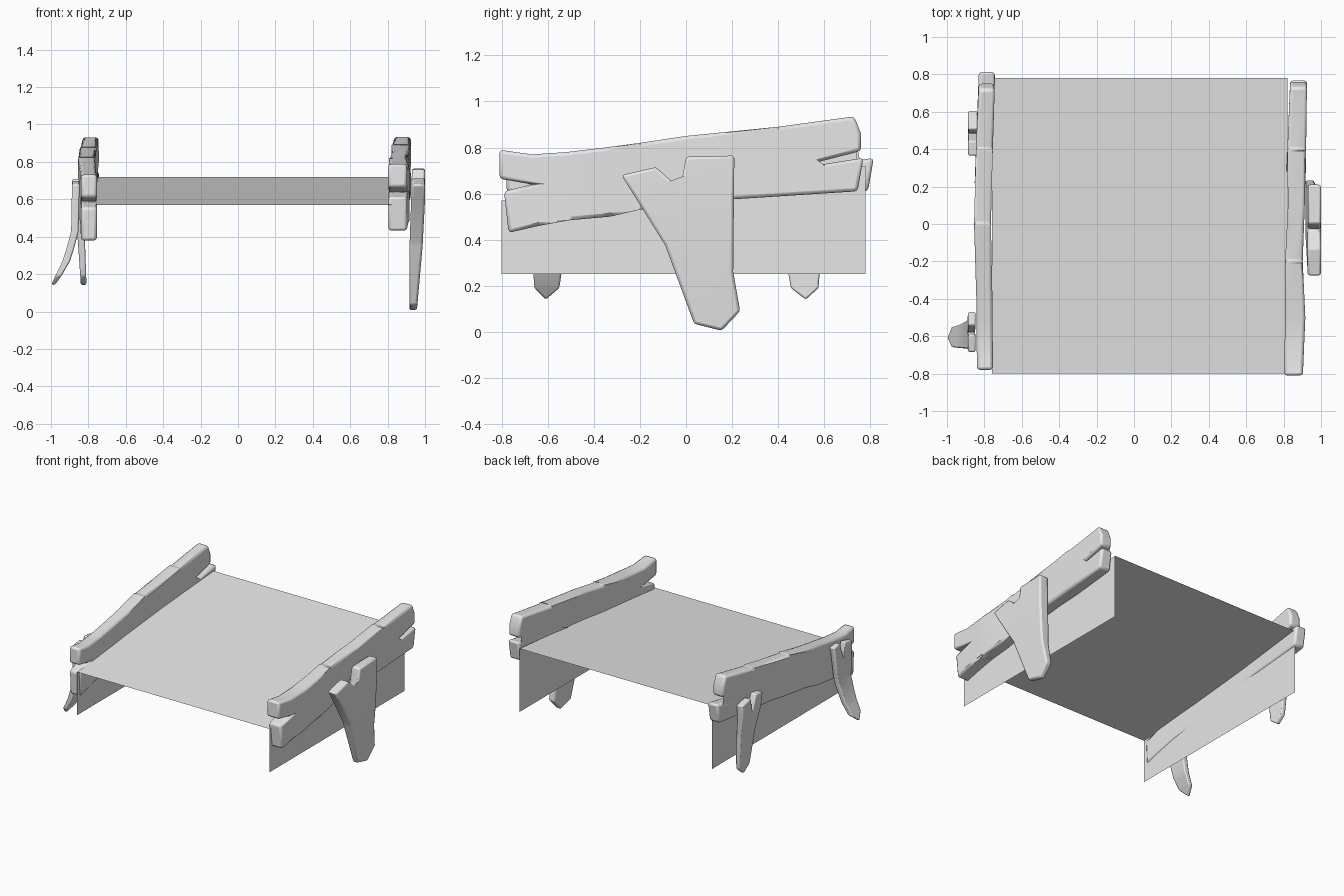
import bpy, bmesh, math
from mathutils import Vector

cube = bpy.data.objects.get("Cube")
if cube:
    bpy.data.objects.remove(cube)

grey = bpy.data.materials.new("plain_grey")
grey.use_nodes = True
colour = (0.8, 0.8, 0.8, 1)
grey.diffuse_color = colour
grey.node_tree.nodes["Principled BSDF"].inputs["Base Color"].default_value = colour


def lerp_table(table, t):
    """Interpolate (key, centre, half thickness) rows."""
    if t <= table[0][0]:
        return table[0][1:]
    for a, b in zip(table, table[1:]):
        if t <= b[0]:
            f = (t - a[0]) / (b[0] - a[0])
            return [p + (q - p) * f for p, q in zip(a[1:], b[1:])]
    return table[-1][1:]


def finish(name, bm):
    mesh = bpy.data.meshes.new(name)
    bm.to_mesh(mesh)
    bm.free()
    mesh.materials.append(grey)
    obj = bpy.data.objects.new(name, mesh)
    bpy.context.collection.objects.link(obj)
    return obj


def plank(name, outline, table, axis, bevel):
    """Extrude a (y, z) outline along x, bent along y (axis 1) or z (axis 2)."""
    bm = bmesh.new()
    bm.faces.new([bm.verts.new((0, y, z)) for y, z in outline])
    normal = Vector((0, axis == 1, axis == 2))
    for key, *_ in table[1:-1]:
        bmesh.ops.bisect_plane(bm, geom=bm.verts[:] + bm.edges[:] + bm.faces[:],
                               plane_co=normal * key, plane_no=normal)
    ext = bmesh.ops.extrude_face_region(bm, geom=bm.faces[:], use_keep_orig=True)
    outer = {v for v in ext["geom"] if isinstance(v, bmesh.types.BMVert)}
    for v in bm.verts:
        centre, half = lerp_table(table, v.co[axis])
        v.co.x = centre + (half if v in outer else -half)
    bmesh.ops.recalc_face_normals(bm, faces=bm.faces[:])
    obj = finish(name, bm)
    mod = obj.modifiers.new("worn_edges", "BEVEL")
    mod.width, mod.segments = bevel, 2
    mod.limit_method, mod.angle_limit = "ANGLE", math.radians(40)
    bpy.ops.object.select_all(action="DESELECT")
    obj.select_set(True)
    bpy.context.view_layer.objects.active = obj
    bpy.ops.object.shade_smooth_by_angle(angle=math.radians(45))
    return obj


# Sloping sheet with a hanging skirt on each side
bm = bmesh.new()
rows = []
for y, z in ((-0.8, 0.57), (0.78, 0.72)):
    rows.append([bm.verts.new(p) for p in
                 ((-0.76, y, 0.25), (-0.76, y, z), (0.82, y, z), (0.82, y, 0.25))])
for i in range(3):
    bm.faces.new((rows[0][i], rows[0][i + 1], rows[1][i + 1], rows[1][i])[::-1])
bmesh.ops.recalc_face_normals(bm, faces=bm.faces[:])
for f in bm.faces:
    if abs(f.normal.z) > 0.5 and f.normal.z < 0:
        bmesh.ops.reverse_faces(bm, faces=bm.faces[:])
        break
finish("sheet_and_skirts", bm)

# Cracked side boards
left_outline = [(-0.81, 0.79), (-0.67, 0.77), (-0.52, 0.78), (-0.35, 0.80), (-0.2, 0.82),
                (0, 0.85), (0.4, 0.89), (0.73, 0.935), (0.76, 0.86), (0.76, 0.785),
                (0.45, 0.705), (0.77, 0.755), (0.745, 0.61), (0.2, 0.575), (-0.2, 0.53),
                (-0.33, 0.50), (-0.5, 0.485), (-0.64, 0.46), (-0.77, 0.43),
                (-0.79, 0.61), (-0.67, 0.64), (-0.81, 0.665)]
plank("left_board", left_outline,
      [(-0.8, 0.853, 0.05), (-0.5, 0.862, 0.054), (-0.2, 0.855, 0.047), (0.1, 0.868, 0.045),
       (0.4, 0.87, 0.05), (0.76, 0.88, 0.045)], 1, 0.018)

# The right board sits lower at its front and has a longer rear prong
right_outline = []
for y, z in left_outline:
    z -= 0.055 * (0.75 - y) / 1.55 if y < 0.75 else 0
    if y > 0.7:
        y += 0.045 if z < 0.77 else -0.01
    right_outline.append((max(y, -0.78), z))
plank("right_board", right_outline,
      [(-0.78, -0.797, 0.043), (-0.4, -0.8, 0.043), (0, -0.81, 0.045),
       (0.4, -0.8, 0.045), (0.75, -0.787, 0.043)], 1, 0.016)

# Forked legs
plank("left_leg",
      [(-0.28, 0.68), (-0.13, 0.715), (-0.025, 0.62), (0, 0.76), (0.21, 0.765),
       (0.205, 0.26), (0.235, 0.09), (0.155, 0.005), (0.035, 0.035), (-0.09, 0.375)],
      [(0, 0.936, 0.02), (0.35, 0.952, 0.035), (0.6, 0.963, 0.037), (0.76, 0.965, 0.035)],
      2, 0.012)


def right_leg(name, mid, flip, table):
    half = [(0.1, 0.68), (0, 0.70), (-0.02, 0.60), (-0.06, 0.71), (-0.14, 0.70),
            (-0.1, 0.48), (-0.06, 0.25), (-0.05, 0.19), (0.015, 0.14), (0.07, 0.19),
            (0.075, 0.25), (0.08, 0.42)]
    plank(name, [(mid + flip * y, z) for y, z in half], table, 2, 0.008)


right_leg("right_back_leg", 0.505, 1,
          [(0.14, -0.825, 0.015), (0.43, -0.84, 0.02), (0.6, -0.862, 0.025),
           (0.71, -0.862, 0.025)])
right_leg("right_front_leg", -0.595, -0.9,
          [(0.14, -0.99, 0.01), (0.2, -0.955, 0.017), (0.27, -0.918, 0.02),
           (0.35, -0.893, 0.02), (0.43, -0.872, 0.02), (0.71, -0.867, 0.02)])
